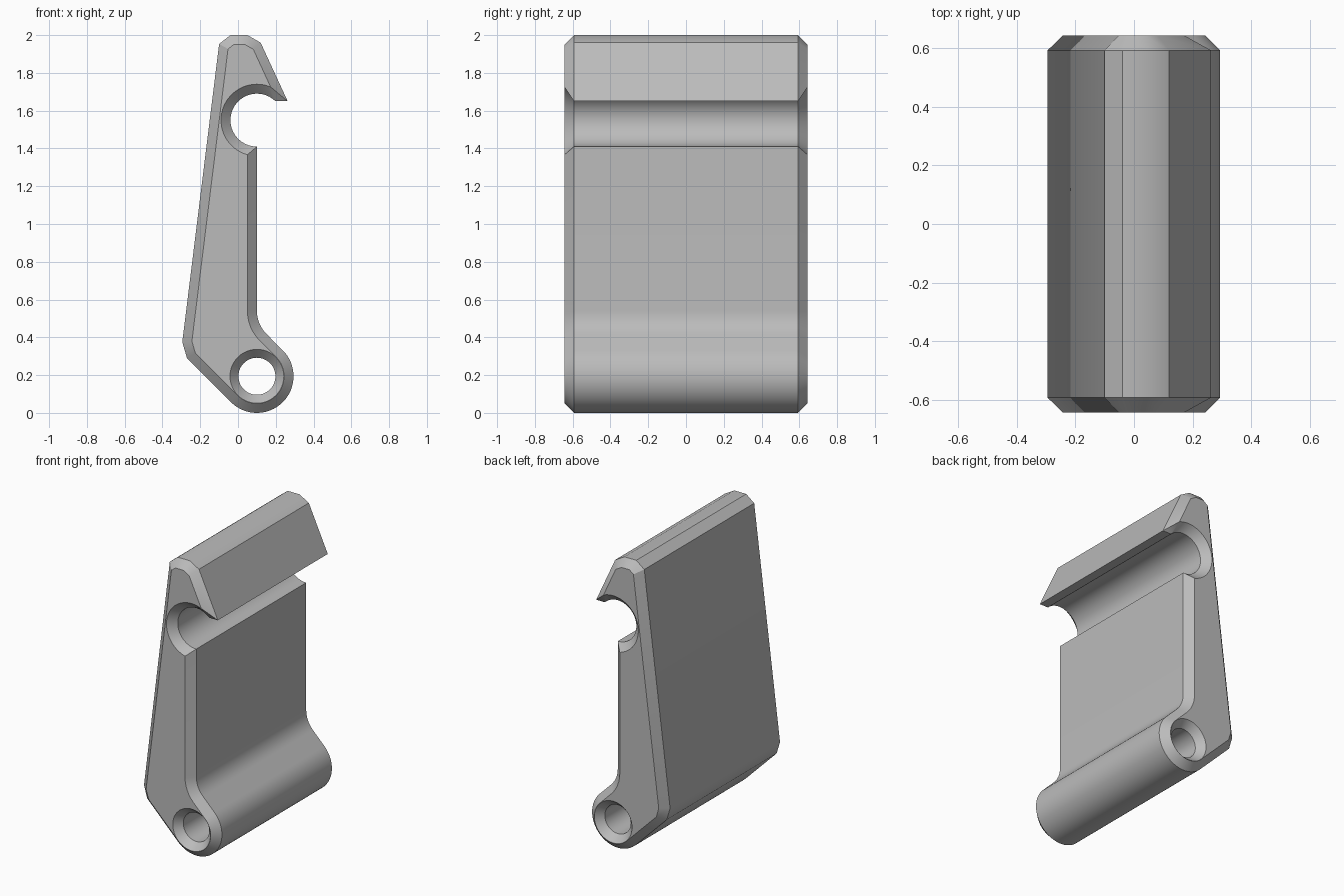
import bpy, bmesh, math
from mathutils import Vector

if "Cube" in bpy.data.objects:
    bpy.data.objects.remove(bpy.data.objects["Cube"])

HALF, CHAMFER = 0.643, 0.05
PIVOT, MOUTH = Vector((0.1, 0.194)), Vector((0.1, 1.55))


def arc(centre, radius, start, end, n):
    pts = []
    for i in range(n + 1):
        a = math.radians(start + (end - start) * i / n)
        pts.append(centre + radius * Vector((math.cos(a), math.sin(a))))
    return pts


def inset(pts, d):
    """Mitred inward offset of a counter-clockwise outline."""
    out = []
    for i, p in enumerate(pts):
        a = (p - pts[i - 1]).normalized()
        b = (pts[(i + 1) % len(pts)] - p).normalized()
        na, nb = Vector((-a.y, a.x)), Vector((-b.y, b.x))
        out.append(p + (na + nb) * d / (1 + na.dot(nb)))
    return out


# Side outline: pivot barrel, fillet, front wall, pin mouth, hook, crown, back
lower = arc(PIVOT, 0.194, 225, 405, 32) + arc(Vector((0.27, 0.539)), 0.17, 225, 180, 6)
mouth = arc(MOUTH, 0.14, 270, 45.6, 40)
hook = Vector((0.263, 1.65))
upper = [Vector(p) for p in ((0.12, 1.96), (0.05, 2.0), (-0.04, 2.0),
                             (-0.10, 1.953), (-0.295, 0.375), (-0.27, 0.29))]
outline = lower + mouth + [hook] + upper

# Chamfered outline; the hook tip runs out where the chamfers meet
small = inset(outline, CHAMFER)
n = len(lower)
small_mouth = arc(MOUTH, 0.19, 254.7, 67.5, 40)
small[n:n + len(mouth)] = small_mouth
small[n + len(mouth)] = small_mouth[-1].copy()

# Pivot hole with countersunk ends
hole = arc(PIVOT, 0.098, 0, 360, 48)[:-1]
wide_hole = arc(PIVOT, 0.1425, 0, 360, 48)[:-1]

bm = bmesh.new()


def sweep(full, end):
    rings = [[bm.verts.new((p.x, y, p.y)) for p in pts] for pts, y in
             ((end, -HALF), (full, -HALF + CHAMFER), (full, HALF - CHAMFER), (end, HALF))]
    for r, s in zip(rings, rings[1:]):
        for i in range(len(r)):
            bm.faces.new((r[i - 1], r[i], s[i], s[i - 1]))


sweep(outline, small)
sweep(hole, wide_hole)
bmesh.ops.remove_doubles(bm, verts=bm.verts, dist=1e-5)

# Flat end caps around the hole
for side in (-1, 1):
    rim = [e for e in bm.edges if e.is_boundary and all(v.co.y * side > HALF - 0.01 for v in e.verts)]
    bmesh.ops.triangle_fill(bm, edges=rim, use_beauty=True, normal=(0, side, 0))
bmesh.ops.recalc_face_normals(bm, faces=bm.faces)

mesh = bpy.data.meshes.new("hinged_clip")
bm.to_mesh(mesh)
bm.free()
clip = bpy.data.objects.new("hinged_clip", mesh)
bpy.context.collection.objects.link(clip)

grey = bpy.data.materials.new("plain grey")
grey.diffuse_color = (0.5, 0.5, 0.5, 1)
grey.use_nodes = True
grey.node_tree.nodes["Principled BSDF"].inputs["Base Color"].default_value = grey.diffuse_color
mesh.materials.append(grey)

bpy.context.view_layer.objects.active = clip
clip.select_set(True)
bpy.ops.object.shade_smooth_by_angle(angle=math.radians(30))
